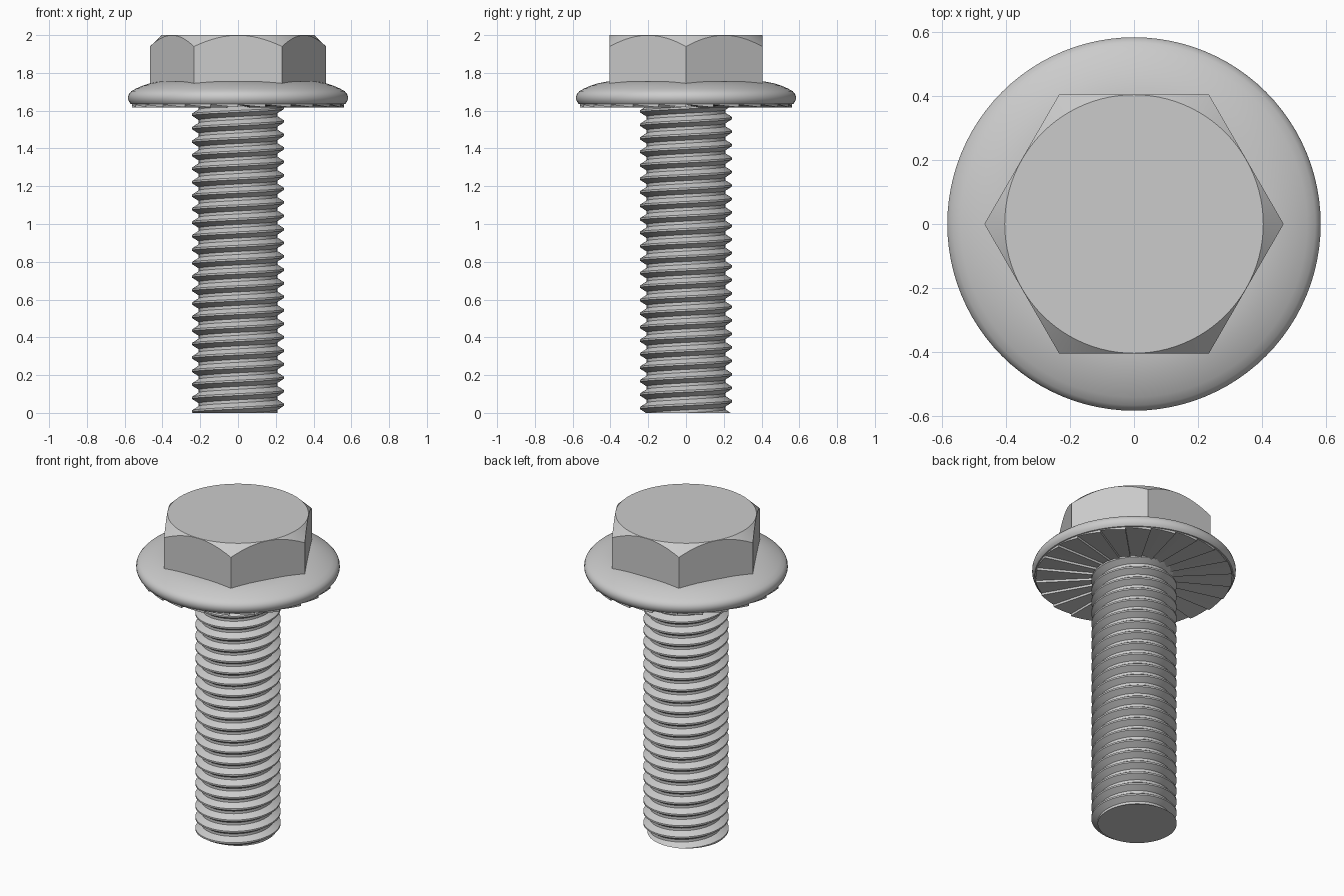
import bpy, bmesh
from math import sin, cos, pi, radians

if "Cube" in bpy.data.objects:
    bpy.data.objects.remove(bpy.data.objects["Cube"])

SEG = 96


def finish(name, bm, angle=30):
    bmesh.ops.recalc_face_normals(bm, faces=bm.faces)
    me = bpy.data.meshes.new(name)
    bm.to_mesh(me)
    bm.free()
    ob = bpy.data.objects.new(name, me)
    bpy.context.collection.objects.link(ob)
    bpy.ops.object.select_all(action='DESELECT')
    ob.select_set(True)
    bpy.context.view_layer.objects.active = ob
    if angle:
        bpy.ops.object.shade_smooth_by_angle(angle=radians(angle))
    return ob


def ringed(name, rings):
    """Skin a stack of rings; each ring maps an angle to (radius, z)."""
    bm = bmesh.new()
    loops = []
    for ring in rings:
        loop = []
        for i in range(SEG):
            a = 2 * pi * i / SEG
            r, z = ring(a)
            loop.append(bm.verts.new((r * cos(a), r * sin(a), z)))
        loops.append(loop)
    for lo, hi in zip(loops, loops[1:]):
        for i in range(SEG):
            j = (i + 1) % SEG
            bm.faces.new((lo[i], lo[j], hi[j], hi[i]))
    bm.faces.new(loops[0])
    bm.faces.new(loops[-1])
    return finish(name, bm)


# Hex head with conical chamfer
FLAT = 0.404


def hex_r(a):
    return FLAT / cos((a % (pi / 3)) - pi / 6)


ringed("hex_head", [
    lambda a: (hex_r(a), 1.70),
    lambda a: (hex_r(a), 2.0 - 0.95 * (hex_r(a) - FLAT + 0.001)),
    lambda a: (FLAT - 0.001, 2.0),
])

# Domed flange with rounded rim
profile = [(0.555, 1.632), (0.568, 1.636), (0.577, 1.647), (0.582, 1.662),
           (0.582, 1.676), (0.577, 1.690), (0.565, 1.703), (0.54, 1.717),
           (0.505, 1.732), (0.465, 1.745), (0.42, 1.754), (0.37, 1.757)]
ringed("flange", [lambda a, p=p: p for p in profile])

# Ratchet serrations under the flange
TEETH, STEPS = 24, 4
bm = bmesh.new()
for t in range(TEETH):
    rows = []
    for s in range(STEPS + 1):
        a = 2 * pi * (t + s / STEPS) / TEETH
        low = 1.632 - 0.014 * s / STEPS
        rows.append([bm.verts.new((r * cos(a), r * sin(a), z))
                     for r, z in ((0.2, 1.634), (0.2, low), (0.562, low), (0.562, 1.634))])
    for p, q in zip(rows, rows[1:]):
        for k in range(4):
            m = (k + 1) % 4
            bm.faces.new((p[k], p[m], q[m], q[k]))
    bm.faces.new(rows[0])
    bm.faces.new(rows[-1])
finish("serrations", bm, 20)

# Threaded shank: helical strip trimmed flat at both ends
PITCH, MAJOR, MINOR, N, TOP = 0.0714, 0.244, 0.208, 64, 1.633
TOOTH = [(0, MINOR), (0.22, MINOR), (0.54, MAJOR), (0.68, MAJOR), (1, MINOR)]
bm = bmesh.new()
prev = None
for i in range(int((TOP / PITCH + 4) * N)):
    a = 2 * pi * i / N
    cur = [bm.verts.new((r * cos(a), r * sin(a), PITCH * (i / N - 2 + f))) for f, r in TOOTH]
    if prev:
        for k in range(len(TOOTH) - 1):
            bm.faces.new((prev[k], cur[k], cur[k + 1], prev[k + 1]))
    prev = cur
bmesh.ops.remove_doubles(bm, verts=bm.verts, dist=1e-4)
for z, n in ((0, -1), (TOP, 1)):
    cut = bmesh.ops.bisect_plane(bm, geom=bm.verts[:] + bm.edges[:] + bm.faces[:], dist=1e-6,
                                 plane_co=(0, 0, z), plane_no=(0, 0, n), clear_outer=True)
    rim = [e for e in cut["geom_cut"] if isinstance(e, bmesh.types.BMEdge)]
    bmesh.ops.triangle_fill(bm, edges=rim, use_beauty=True)
finish("threaded_shank", bm)
